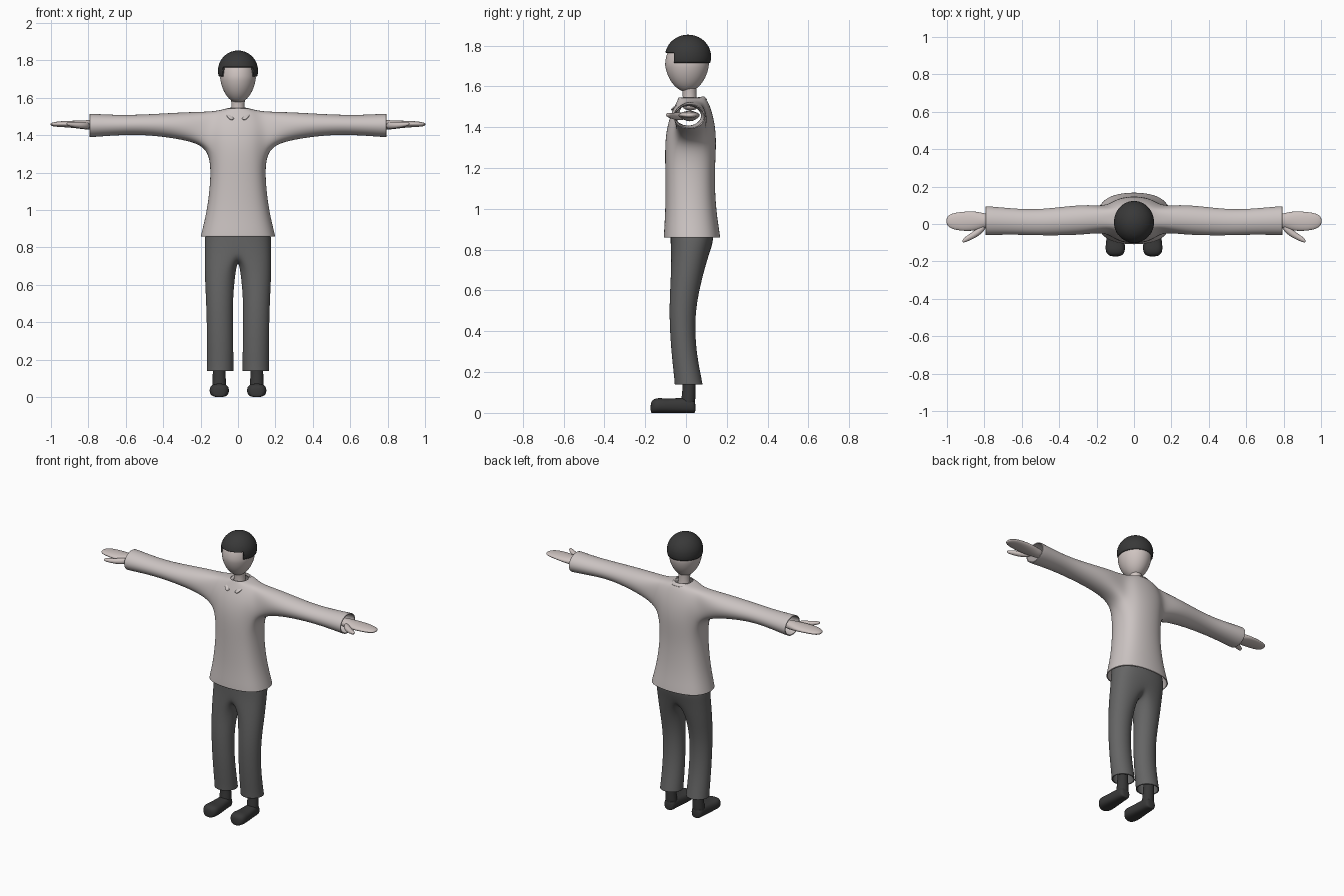
import bpy, bmesh
from math import sin, cos, pi, radians

if "Cube" in bpy.data.objects:
    bpy.data.objects.remove(bpy.data.objects["Cube"])


def material(name, r, g, b):
    m = bpy.data.materials.new(name)
    m.diffuse_color = (r, g, b, 1)
    m.use_nodes = True
    m.node_tree.nodes["Principled BSDF"].inputs["Base Color"].default_value = m.diffuse_color
    return m


SKIN = material("skin", .62, .55, .53)
CLOTH = material("shirt_cloth", .60, .55, .54)
DARK = material("trouser_cloth", .13, .13, .13)
BLACK = material("black", .04, .04, .04)


def finish(bm, name, mat, mirror=False, levels=2, thick=0):
    bmesh.ops.recalc_face_normals(bm, faces=bm.faces)
    me = bpy.data.meshes.new(name)
    bm.to_mesh(me)
    bm.free()
    me.materials.append(mat)
    me.polygons.foreach_set("use_smooth", [True] * len(me.polygons))
    ob = bpy.data.objects.new(name, me)
    bpy.context.collection.objects.link(ob)
    if mirror:
        ob.modifiers.new("mirror", 'MIRROR')
    if levels:
        s = ob.modifiers.new("smooth", 'SUBSURF')
        s.levels = s.render_levels = levels
    if thick:
        s = ob.modifiers.new("thickness", 'SOLIDIFY')
        s.thickness, s.offset = thick, -1
    return ob


def add_ring(bm, pts):
    return [bm.verts.new(p) for p in pts]


def bridge(bm, a, b, closed=True, skip=()):
    n = len(a)
    for i in range(n if closed else n - 1):
        if i not in skip:
            j = (i + 1) % n
            bm.faces.new((a[i], a[j], b[j], b[i]))


def oval(axis, pos, lo1, hi1, lo2, hi2, n=12, p=1.0, grow=1.05):
    """Superellipse across the given axis, grown to offset subdivision shrink."""
    out = []
    for k in range(n):
        a = 2 * pi * k / n
        c, s = cos(a), sin(a)
        c = abs(c) ** p * (1 if c > 0 else -1)
        s = abs(s) ** p * (1 if s > 0 else -1)
        q = [(lo1 + hi1) / 2 + (hi1 - lo1) / 2 * grow * c,
             (lo2 + hi2) / 2 + (hi2 - lo2) / 2 * grow * s]
        q.insert(axis, pos)
        out.append(q)
    return out


def tube(name, axis, sections, mat, mirror=False, p=1.0):
    bm = bmesh.new()
    rings = [add_ring(bm, oval(axis, *s, p=p)) for s in sections]
    for a, b in zip(rings, rings[1:]):
        bridge(bm, a, b)
    bm.faces.new(rings[0])
    bm.faces.new(rings[-1])
    return finish(bm, name, mat, mirror)


def half_ring(z, w, yf, yb, p=.8):
    """Right half of a body section, front centre to back centre."""
    cy, ry = (yf + yb) / 2, (yb - yf) / 2 * 1.04
    pts = []
    for i in range(7):
        a = radians(-90 + 30 * i)
        s = sin(a)
        x = 0 if i in (0, 6) else w * 1.03 * cos(a) ** p
        pts.append((x, cy + ry * abs(s) ** p * (1 if s > 0 else -1), z))
    return pts


# Shirt: half torso with an opening that grows into the sleeve
bm = bmesh.new()
torso = [(.86, .20, -.108, .167), (.89, .193, -.107, .163), (1.0, .166, -.10, .146),
         (1.17, .145, -.10, .138), (1.33, .152, -.104, .15), (1.44, .17, -.085, .138),
         (1.525, .13, -.045, .11), (1.545, .055, -.035, .09)]
rows = [add_ring(bm, half_ring(*t)) for t in torso]
for k, (a, b) in enumerate(zip(rows, rows[1:])):
    bridge(bm, a, b, False, (2, 3) if k in (4, 5) else ())
A, B, C = rows[4:7]
prev = [B[4], C[4], C[3], C[2], B[2], A[2], A[3], A[4]]
for s in [(.27, -.06, .108, 1.375, 1.525), (.5, -.062, .075, 1.405, 1.51),
          (.65, -.056, .083, 1.40, 1.508), (.775, -.06, .095, 1.39, 1.515),
          (.793, -.06, .095, 1.39, 1.515)]:
    cur = add_ring(bm, oval(0, *s, n=8, grow=1.1))
    bridge(bm, prev, cur)
    prev = cur
finish(bm, "shirt", CLOTH, True, 3, .006)

# Collar: folded strip around the neck with two points in front
bm = bmesh.new()
crease = bm.edges.layers.float.new("crease_edge")
cols = []
for x1, y1, z1, x2, y2, z2 in [(.012, -.05, 1.50, .035, -.085, 1.475),
                               (.036, -.025, 1.535, .068, -.05, 1.515),
                               (.052, .025, 1.55, .08, .025, 1.53),
                               (.04, .07, 1.558, .06, .09, 1.535),
                               (0, .088, 1.56, 0, .112, 1.535)]:
    cols.append(add_ring(bm, [(x1 * .85, y1 + .005, z1 - .03), (x1, y1, z1), (x2, y2, z2)]))
for a, b in zip(cols, cols[1:]):
    bridge(bm, a, b, False)
for e in cols[0][1].link_edges:
    if e.is_boundary:
        e[crease] = .7
finish(bm, "collar", CLOTH, True, 2, .006)

# Trousers: half pelvis splitting into one leg at the crotch
bm = bmesh.new()
rows = [add_ring(bm, half_ring(*t)) for t in
        [(.93, .165, -.075, .125), (.86, .178, -.075, .138), (.79, .179, -.074, .118)]]
for a, b in zip(rows, rows[1:]):
    bridge(bm, a, b, False)
prev = rows[-1] + add_ring(bm, [(0, .06, .745), (0, .015, .735), (0, -.03, .745)])
for z, x0, x1, y0, y1 in [(.66, .016, .178, -.074, .078), (.5, .03, .169, -.083, .043),
                          (.32, .026, .165, -.074, .046), (.17, .025, .165, -.057, .075),
                          (.14, .025, .166, -.055, .081)]:
    cx, rx, cy, ry = (x0 + x1) / 2, (x1 - x0) / 2 * 1.07, (y0 + y1) / 2, (y1 - y0) / 2 * 1.07
    cur = add_ring(bm, [(cx + rx * cos(radians(t)), cy + ry * sin(radians(t)), z)
                        for t in range(-108, 252, 36)])
    bridge(bm, prev, cur)
    prev = cur
finish(bm, "trousers", DARK, True, 3, .006)

# Ankles and shoes
tube("ankle", 2, [(.22, .068, .135, -.015, .048), (.12, .068, .134, -.015, .046),
                  (.06, .062, .138, -.025, .046), (.02, .065, .135, -.02, .04)], BLACK, True)
tube("shoe", 1, [(y, .1 - w, .1 + w, 0, h) for y, w, h in
                 [(.047, .022, .05), (.035, .038, .07), (-.02, .04, .074), (-.09, .048, .068),
                  (-.135, .053, .074), (-.162, .044, .066), (-.174, .022, .048)]],
     BLACK, True, .75)

# Hands and thumbs
tube("hand", 0, [(x, y - ry, y + ry, z - rz, z + rz) for x, y, z, ry, rz in
                 [(.74, .018, 1.455, .03, .028), (.80, .018, 1.455, .038, .026),
                  (.85, .016, 1.457, .053, .021), (.92, .014, 1.46, .051, .017),
                  (.97, .015, 1.459, .043, .014), (.995, .016, 1.458, .028, .009),
                  (1.003, .016, 1.458, .012, .004)]], SKIN, True)
tube("thumb", 0, [(x, y - r, y + r, z - .8 * r, z + .8 * r) for x, y, z, r in
                  [(.79, -.005, 1.452, .022), (.83, -.04, 1.453, .024), (.87, -.066, 1.455, .018),
                   (.905, -.085, 1.46, .014), (.918, -.092, 1.462, .007)]], SKIN, True)

# Neck
tube("neck", 2, [(1.48, -.045, .045, -.02, .065), (1.53, -.036, .036, -.015, .052),
                 (1.58, -.034, .034, -.016, .05), (1.64, -.045, .045, -.03, .055)], SKIN)


def ball(cx, cy, cz, rx, ry, rz, taper=0):
    bm = bmesh.new()
    bmesh.ops.create_uvsphere(bm, u_segments=48, v_segments=32, radius=1)
    for v in bm.verts:
        k = 1 - taper * max(0, -v.co.z)
        v.co = (cx + v.co.x * rx * k, cy + v.co.y * ry * k, cz + v.co.z * rz)
    return bm


# Head
finish(ball(0, .005, 1.705, .095, .107, .132, .13), "head", SKIN, levels=0)

# Hair: cap trimmed straight, with a higher fringe in front
bm = ball(0, .01, 1.745, .107, .113, .108)
for co, no in (((0, 0, 1.715), (0, 0, 1)), ((0, 0, 1.765), (0, 0, 1)), ((0, -.06, 0), (0, 1, 0))):
    bmesh.ops.bisect_plane(bm, geom=bm.verts[:] + bm.edges[:] + bm.faces[:],
                           plane_co=co, plane_no=no)
gone = []
for f in bm.faces:
    c = f.calc_center_median()
    if c.z < 1.715 or (c.z < 1.765 and c.y < -.06):
        gone.append(f)
bmesh.ops.delete(bm, geom=gone, context='FACES')
finish(bm, "hair", BLACK, levels=0, thick=.014)
